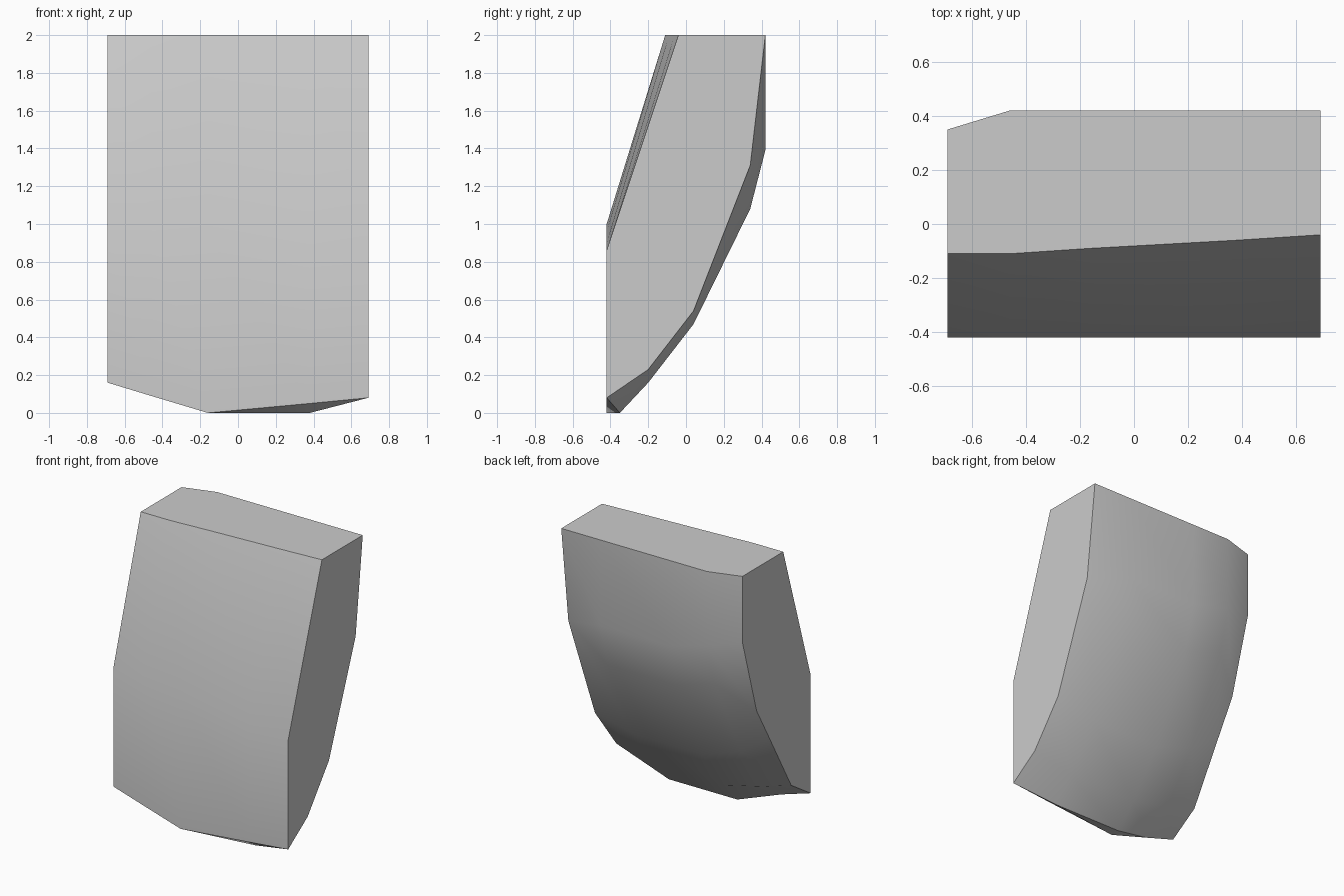
import bpy
import bmesh
import math

# Remove only the default object
default_cube = bpy.data.objects.get("Cube")
if default_cube:
    bpy.data.objects.remove(default_cube, do_unlink=True)

TOP = 2.0
FRONT = -0.42
BACK = 0.42


def make_material(name, value):
    """Flat grey material, same colour in viewport and render."""
    material = bpy.data.materials.new(name)
    material.use_nodes = True
    colour = (value, value, value, 1.0)
    material.diffuse_color = colour
    shader = material.node_tree.nodes["Principled BSDF"]
    shader.inputs["Base Color"].default_value = colour
    return material


def section(front_top, crease, base, back_curve, back_top=BACK):
    """Closed (y, z) outline: sloped front, upright front, base, curved back."""
    return [(front_top, TOP), (FRONT, crease), (FRONT, base), *back_curve, (back_top, TOP)]


# Curved back shared by the two middle sections
middle_back = [(-0.35, 0), (-0.2, 0.16), (0.04, 0.47), (0.34, 1.08), (BACK, 1.39)]

# Cross-sections from the right end to the left end; repeated points are welded
sections = {
    -0.69: section(-0.11, 1.0, 0.16, [(FRONT, 0.16), (-0.2, 0.3), (0.04, 0.72),
                                      (0.19, 0.98), (0.35, 1.53)], back_top=0.35),
    -0.46: section(-0.11, 1.0, 0.09, [(FRONT, 0.09), (-0.2, 0.23), (0.04, 0.57),
                                      (0.34, 1.17), (BACK, 1.47)]),
    -0.16: section(-0.09, 0.96, 0, middle_back),
    0.38: section(-0.06, 0.9, 0.05, middle_back),
    0.69: section(-0.04, 0.86, 0.08, [(FRONT, 0.08), (-0.2, 0.23), (0.04, 0.54),
                                      (0.34, 1.31), (0.34, 1.31)]),
}

# Loft the sections and cap both ends
bm = bmesh.new()
rings = [[bm.verts.new((x, y, z)) for y, z in outline] for x, outline in sections.items()]
for ring, following in zip(rings, rings[1:]):
    count = len(ring)
    for i in range(count):
        j = (i + 1) % count
        bm.faces.new((ring[i], ring[j], following[j], following[i]))
bm.faces.new(rings[0])
bm.faces.new(rings[-1])

# Weld repeated points, join the flat top and orient the faces outward
bmesh.ops.remove_doubles(bm, verts=bm.verts, dist=0.001)
bmesh.ops.recalc_face_normals(bm, faces=bm.faces)
top_faces = [f for f in bm.faces if f.normal.z > 0.99]
bmesh.ops.dissolve_faces(bm, faces=top_faces)

mesh = bpy.data.meshes.new("curved_block")
bm.to_mesh(mesh)
bm.free()
mesh.materials.append(make_material("light grey", 0.6))
block = bpy.data.objects.new("curved_block", mesh)
bpy.context.collection.objects.link(block)

# Smooth the gentle bends and keep the hard edges
bpy.ops.object.select_all(action="DESELECT")
block.select_set(True)
bpy.context.view_layer.objects.active = block
bpy.ops.object.shade_smooth_by_angle(angle=math.radians(30))
